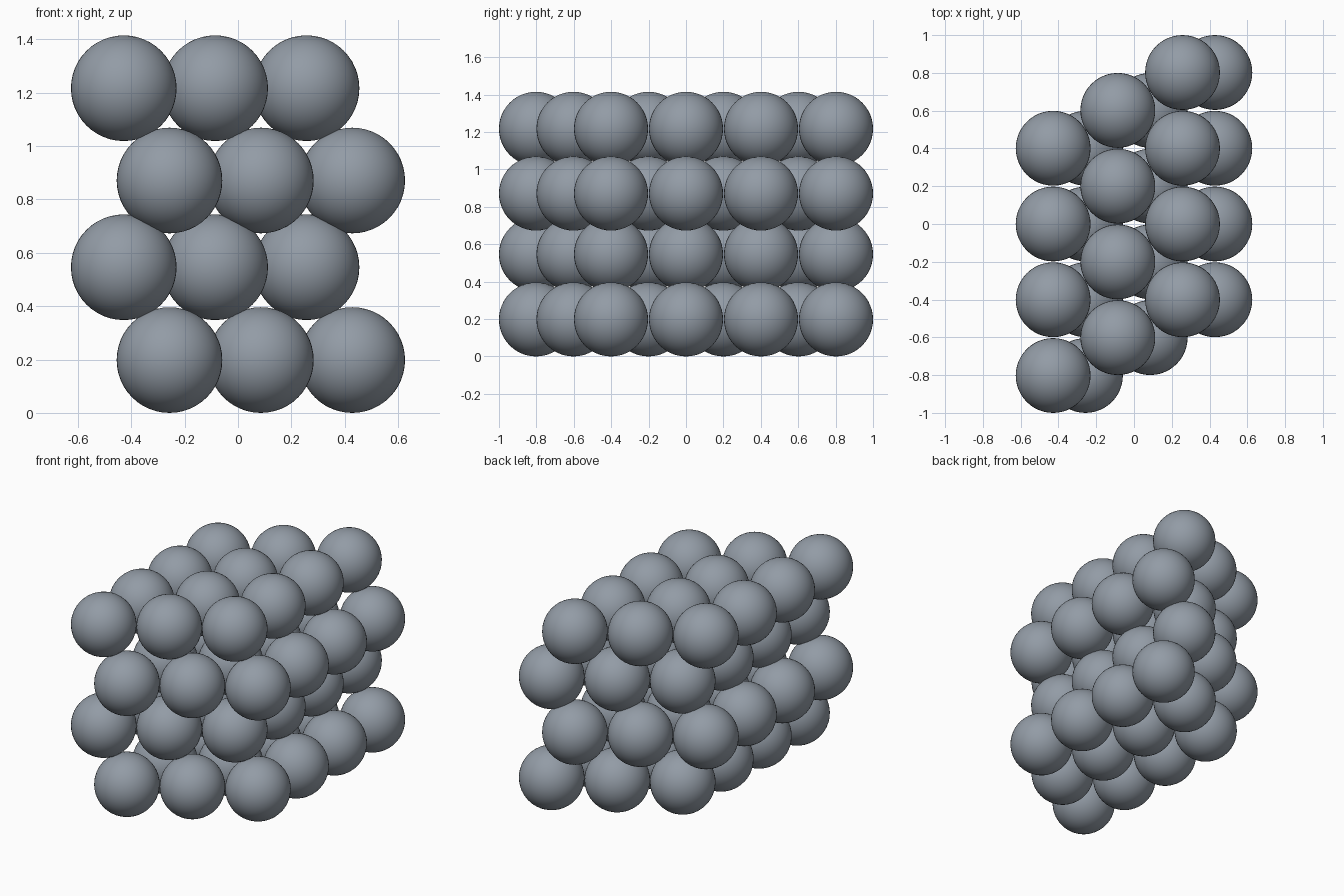
import bpy

if "Cube" in bpy.data.objects:
    bpy.data.objects.remove(bpy.data.objects["Cube"])

R = 0.198                              # sphere radius
DY = 0.401                             # spacing along a column
DX = 0.3425                            # spacing between columns
LAYERS = [0.198, 0.546, 0.871, 1.217]  # layer heights

# Slate grey material
grey = bpy.data.materials.new("slate_grey")
grey.diffuse_color = (0.29, 0.33, 0.38, 1)
grey.use_nodes = True
grey.node_tree.nodes["Principled BSDF"].inputs["Base Color"].default_value = grey.diffuse_color

# One smooth sphere mesh shared by the whole lattice
bpy.ops.mesh.primitive_uv_sphere_add(segments=48, ring_count=24, radius=R)
first = bpy.context.object
bpy.ops.object.shade_smooth()
mesh = first.data
mesh.name = "sphere"
mesh.materials.append(grey)
bpy.data.objects.remove(first)

# Stacked layers: alternate layers shift half a column, columns shift half a sphere
for k, z in enumerate(LAYERS):
    shift = DX / 4 if k % 2 == 0 else -DX / 4
    for col in range(3):
        for row in range(4):
            ball = bpy.data.objects.new(f"sphere_layer{k + 1}_col{col + 1}_row{row + 1}", mesh)
            ball.location = ((col - 1) * DX + shift,
                             (row - 1.5) * DY + (col - 1) * DY / 2, z)
            bpy.context.collection.objects.link(ball)
